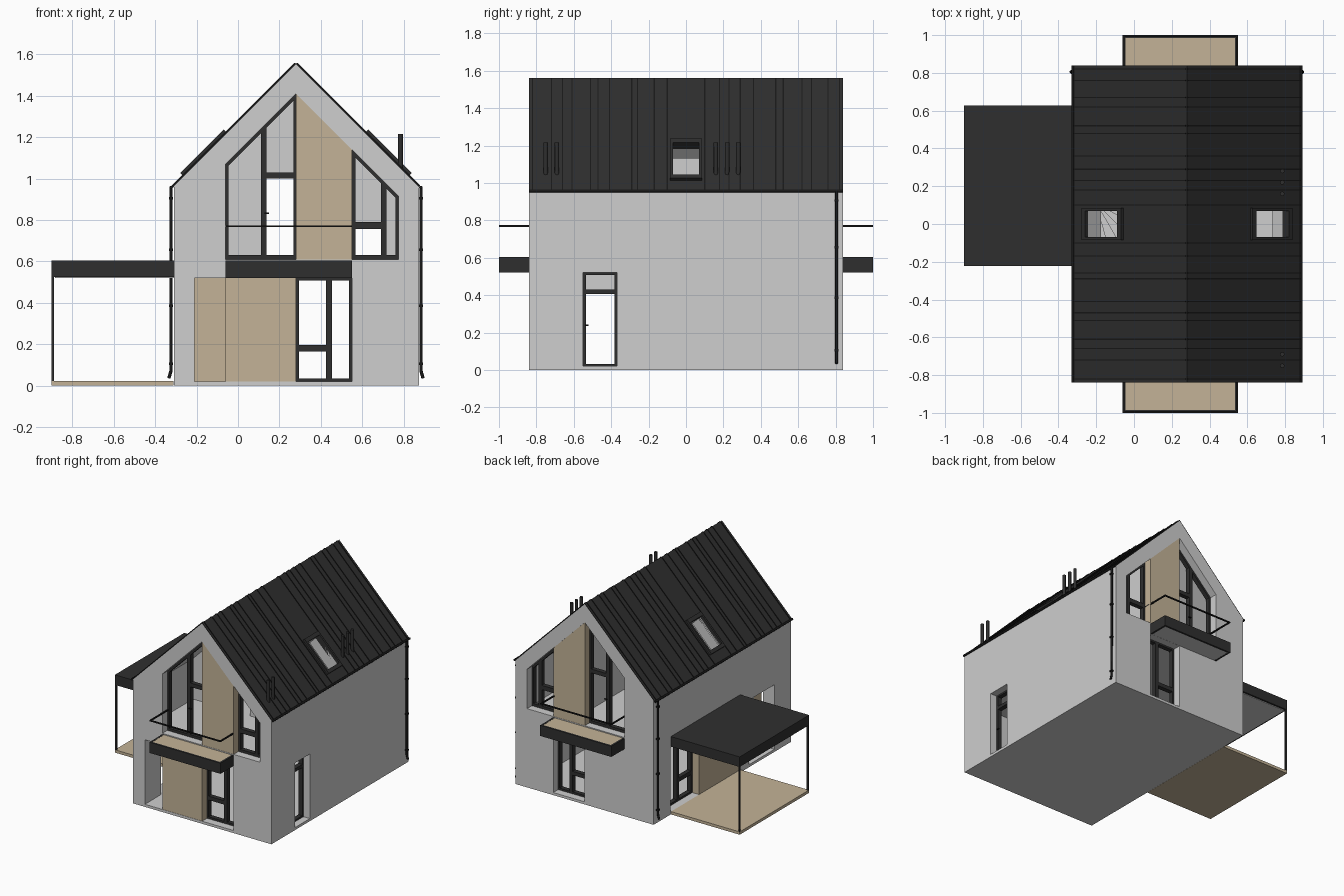
import bpy, bmesh, math
from mathutils import Vector

if "Cube" in bpy.data.objects:
    bpy.data.objects.remove(bpy.data.objects["Cube"])


def material(name, c):
    m = bpy.data.materials.new(name)
    m.diffuse_color = (*c, 1)
    m.use_nodes = True
    m.node_tree.nodes["Principled BSDF"].inputs["Base Color"].default_value = m.diffuse_color
    return m


WALL = material("light_grey_render", (0.62, 0.62, 0.62))
WOOD = material("pale_wood", (0.55, 0.45, 0.31))
DARK = material("anthracite", (0.028, 0.028, 0.028))
BLACK = material("black_metal", (0.009, 0.009, 0.009))


def prism(name, pts, a, b, mat, axis="Y"):
    """Extrude a 2D outline: xz points along y, or xy points along z."""
    bm = bmesh.new()
    lo, hi = min(a, b), max(a, b)
    put = (lambda p, t: (p[0], t, p[1])) if axis == "Y" else (lambda p, t: (p[0], p[1], t))
    v0 = [bm.verts.new(put(p, lo)) for p in pts]
    v1 = [bm.verts.new(put(p, hi)) for p in pts]
    bm.faces.new(v0)
    bm.faces.new(v1)
    for i in range(len(pts)):
        j = (i + 1) % len(pts)
        bm.faces.new((v0[i], v0[j], v1[j], v1[i]))
    bmesh.ops.recalc_face_normals(bm, faces=bm.faces)
    me = bpy.data.meshes.new(name)
    bm.to_mesh(me)
    bm.free()
    me.materials.append(mat)
    ob = bpy.data.objects.new(name, me)
    bpy.context.collection.objects.link(ob)
    return ob


def box(name, x0, x1, y0, y1, z0, z1, mat=WALL):
    return prism(name, [(x0, z0), (x1, z0), (x1, z1), (x0, z1)], y0, y1, mat)


def cut(ob, cutter):
    m = ob.modifiers.new("cut", "BOOLEAN")
    m.operation, m.solver, m.object = "DIFFERENCE", "EXACT", cutter
    bpy.context.view_layer.objects.active = ob
    bpy.ops.object.modifier_apply(modifier=m.name)
    bpy.data.objects.remove(cutter)


def tube(name, pts, r, mat, res=2):
    cu = bpy.data.curves.new(name, "CURVE")
    cu.dimensions, cu.bevel_depth, cu.bevel_resolution = "3D", r, res
    cu.use_fill_caps = True
    sp = cu.splines.new("POLY")
    sp.points.add(len(pts) - 1)
    for p, q in zip(sp.points, pts):
        p.co = (*q, 1)
    cu.materials.append(mat)
    ob = bpy.data.objects.new(name, cu)
    bpy.context.collection.objects.link(ob)
    bpy.ops.object.select_all(action="DESELECT")
    ob.select_set(True)
    bpy.context.view_layer.objects.active = ob
    bpy.ops.object.convert(target="MESH")


RX, RZ, K = 0.28, 1.56, math.sqrt(0.5)   # ridge and 45 degree pitch


def slope(s, d0, d1, n0, n1):
    """Outline on a roof slope: d runs down from the ridge, n is outward."""
    return [(RX + s * (d + n) * K, RZ - (d - n) * K)
            for d, n in ((d0, n0), (d1, n0), (d1, n1), (d0, n1))]


def top(x, off=0.0):
    return 1.41 - abs(x - RX) - off


def skylight_hole(s):
    return prism("skylight_cutter", slope(s, 0.505, 0.745, -0.3, 0.1), -0.07, 0.07, WALL)


# hollow house shell with gable ends
shell = prism("house_shell", [(-0.31, 0), (0.875, 0), (0.875, 0.957), (RX, 1.552), (-0.31, 0.962)],
              -0.84, 0.84, WALL)
inner = [(-0.21, 0.02), (0.78, 0.02), (0.78, top(0.78, -0.005)), (RX, 1.415), (-0.21, top(-0.21, -0.005))]
cut(shell, prism("cutter", inner, -0.74, 0.74, WALL))
upper = [(-0.06, 0.61), (0.775, 0.61), (0.775, top(0.775)), (RX, 1.41), (-0.06, top(-0.06))]
for s in (-1, 1):
    cut(shell, prism("cutter", upper, s * 0.7, s * 0.9, WALL))
    cut(shell, box("cutter", -0.21 if s < 0 else 0.28, 0.55, s * 0.7, s * 0.9, 0.02, 0.52))
    cut(shell, skylight_hole(s))
for y0, y1 in ((-0.64, -0.33), (-0.2, 0.63)):
    cut(shell, box("cutter", -0.4, -0.15, y0, y1, 0.02, 0.52))
cut(shell, box("cutter", 0.7, 1.0, -0.55, -0.37, 0.02, 0.52))

# upper floor, partition walls and winding stair
slab = box("upper_floor", -0.215, 0.785, -0.745, 0.745, 0.52, 0.61)
cut(slab, box("cutter", -0.2, 0.0, -0.12, 0.12, 0.4, 0.7))
part = prism("upper_partition", [(x, max(z, 0.6)) for x, z in inner], -0.25, -0.21, WALL)
cut(part, box("cutter", 0.11, 0.28, -0.4, 0, 0.5, 1.015))
cut(part, box("cutter", 0.55, 0.705, -0.4, 0, 0.5, 0.775))
box("landing_wall", 0.4, 0.43, -0.21, 0.6, 0.6, 1.265)
for k in range(6):
    a0, a1 = (math.radians(-90 + 15 * (k + i)) for i in (0, 1))
    prism("stair_step", [(-0.2, 0.11)] + [(-0.2 + 0.22 * math.cos(a), 0.11 + 0.22 * math.sin(a))
          for a in (a0, a1)], 0.28 + 0.04 * k, 0.32 + 0.04 * k, WALL, "Z")

# corner porch: door wall, wood back wall
porch = box("porch_side_wall", -0.06, -0.03, -0.745, -0.3, 0.02, 0.52)
cut(porch, box("cutter", -0.2, 0.1, -0.55, -0.37, 0.02, 0.425))
box("porch_back_panel", -0.21, -0.06, -0.33, -0.3, 0.02, 0.52, WOOD)

# roof skins, standing seams, skylight frames
SEAMS = (-0.82, -0.72, -0.66, -0.61, -0.51, -0.47, -0.41, -0.29, -0.26, -0.17, -0.1,
         0.1, 0.18, 0.23, 0.29, 0.36, 0.48, 0.52, 0.62, 0.67, 0.76, 0.82)
for s in (-1, 1):
    skin = prism("roof_skin", slope(s, 0, 0.85, -0.007, 0), -0.84, 0.84, DARK)
    cut(skin, skylight_hole(s))
    for y in SEAMS:
        prism("roof_seam", slope(s, 0.005, 0.845, -0.001, 0.004), y - 0.003, y + 0.003, BLACK)
    for d0, d1, y0, y1 in ((0.475, 0.505, -0.085, 0.085), (0.745, 0.772, -0.085, 0.085),
                           (0.505, 0.745, -0.085, -0.07), (0.505, 0.745, 0.07, 0.085)):
        prism("skylight_frame", slope(s, d0, d1, -0.03, 0.018), y0, y1, DARK)
    # gutter and downpipe
    gx = RX + s * 0.604
    tube("gutter", [(gx, -0.84, 0.957), (gx, 0.84, 0.957)], 0.008, BLACK)
    tube("downpipe", [(gx, 0.805, 0.955), (gx, 0.805, 0.07), (gx + s * 0.01, 0.805, 0.035)], 0.008, BLACK)
    for z in (0.1, 0.38, 0.65, 0.9):
        box("pipe_clip", gx - 0.01, gx + 0.01, 0.794, 0.816, z, z + 0.012, BLACK)

# vent pipes
for y in (-0.75, -0.69, 0.16, 0.22, 0.28):
    tube("vent_pipe", [(0.785, y, 1.03), (0.785, y, 1.215)], 0.012, DARK)

# gable windows, wood panels and balconies, front and back
for s in (-1, 1):
    y0, y1 = s * 0.745, s * 0.78

    def post(x0, x1):
        prism("window_post", [(x0, 0.61), (x1, 0.61), (x1, top(x1)), (x0, top(x0))], y0, y1, DARK)

    for x0, x1 in ((-0.06, -0.045), (0.11, 0.138), (0.267, 0.28), (0.55, 0.568), (0.69, 0.718), (0.762, 0.775)):
        post(x0, x1)
    for x0, x1 in ((-0.06, 0.28), (0.55, 0.775)):
        box("window_sill", x0, x1, y0, y1, 0.61, 0.63, DARK)
        prism("sloped_head", [(x0, top(x0, 0.022)), (x1, top(x1, 0.022)), (x1, top(x1)), (x0, top(x0))],
              y0, y1, DARK)
    box("transom", 0.11, 0.28, y0, y1, 1.0, 1.03, DARK)
    box("transom", 0.55, 0.7, y0, y1, 0.757, 0.79, DARK)
    box("door_handle", 0.128, 0.15, s * 0.78, s * 0.79, 0.83, 0.836, BLACK)
    prism("upper_wood_panel", [(0.28, 0.61), (0.55, 0.61), (0.55, top(0.55)), (0.28, 1.41)],
          s * 0.74, s * 0.838, WOOD)
    # ground floor window
    for x0, x1 in ((0.28, 0.295), (0.425, 0.453), (0.537, 0.55)):
        box("window_post", x0, x1, y0, y1, 0.02, 0.52, DARK)
    for a, b, x1 in ((0.02, 0.035, 0.55), (0.507, 0.52, 0.55), (0.165, 0.195, 0.44)):
        box("window_rail", 0.28, x1, y0, y1, a, b, DARK)
    # balcony tray
    box("balcony_fascia", -0.06, 0.55, s * 0.985, s * 1.0, 0.52, 0.603, DARK)
    for x in (-0.06, 0.535):
        box("balcony_side", x, x + 0.015, s * 0.84, s * 0.985, 0.52, 0.603, DARK)
    box("balcony_deck", -0.045, 0.535, s * 0.84, s * 0.985, 0.57, 0.602, WOOD)
    box("balcony_soffit", -0.045, 0.535, s * 0.84, s * 0.985, 0.521, 0.57, WALL)
    # handrail
    box("handrail", -0.06, 0.55, s * 0.99, s * 1.0, 0.765, 0.774, BLACK)
    for x in (-0.06, 0.54):
        box("handrail_return", x, x + 0.01, s * 0.78, s * 0.99, 0.765, 0.774, BLACK)
box("front_wood_panel", -0.06, 0.28, -0.838, -0.74, 0.02, 0.52, WOOD)

# side doors: right wall and porch
for x0, x1 in ((0.785, 0.82), (-0.055, -0.035)):
    for a, b in ((-0.55, -0.535), (-0.383, -0.37)):
        box("door_jamb", x0, x1, a, b, 0.02, 0.52 if x0 > 0 else 0.425, DARK)
    box("door_threshold", x0, x1, -0.55, -0.37, 0.02, 0.032, DARK)
    box("door_transom", x0, x1, -0.55, -0.37, 0.405, 0.43, DARK)
box("door_head", 0.785, 0.82, -0.55, -0.37, 0.508, 0.52, DARK)
box("door_handle", 0.82, 0.83, -0.54, -0.52, 0.236, 0.243, BLACK)

# left wall: terrace window and wood panel
box("side_wood_panel", -0.308, -0.215, -0.2, 0.28, 0.02, 0.52, WOOD)
for a, b in ((0.28, 0.295), (0.44, 0.468), (0.615, 0.63)):
    box("side_window_post", -0.25, -0.215, a, b, 0.02, 0.52, DARK)
for a, b, y in ((0.02, 0.035, 0.63), (0.507, 0.52, 0.63), (0.165, 0.195, 0.455)):
    box("side_window_rail", -0.25, -0.215, 0.28, y, a, b, DARK)

# terrace canopy, posts and deck
box("canopy_roof", -0.9, -0.31, -0.222, 0.628, 0.525, 0.603, DARK)
box("canopy_soffit", -0.885, -0.31, -0.207, 0.613, 0.52, 0.526, WALL)
box("terrace_deck", -0.9, -0.311, -0.222, 0.628, 0.0, 0.022, WOOD)
for y in (-0.222, 0.616):
    box("canopy_post", -0.9, -0.888, y, y + 0.012, 0.022, 0.525, DARK)
